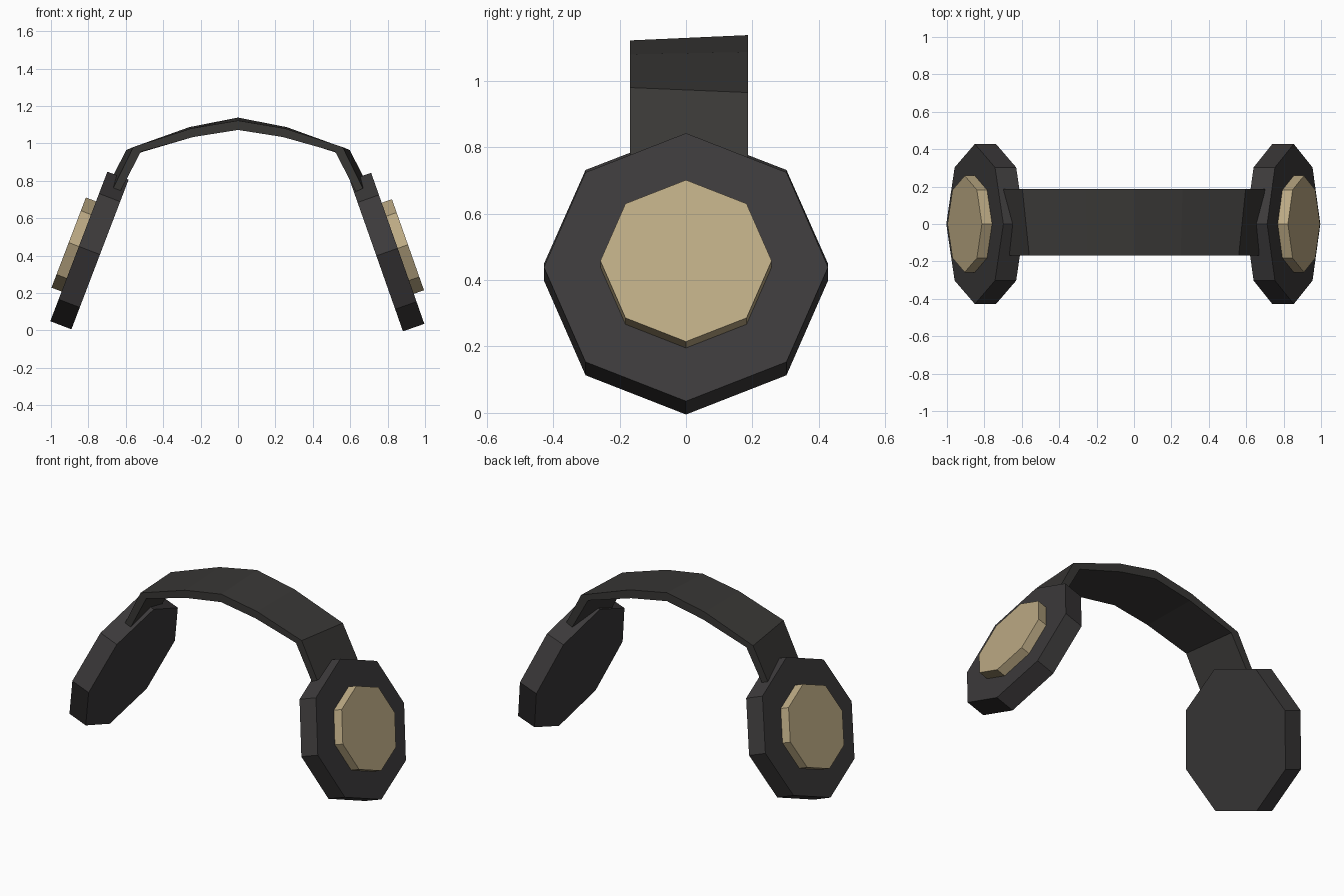
import bpy, bmesh
from math import radians, cos, sin
from mathutils import Matrix, Vector

if "Cube" in bpy.data.objects:
    bpy.data.objects.remove(bpy.data.objects["Cube"])


def material(name, rgb):
    m = bpy.data.materials.new(name)
    m.diffuse_color = (*rgb, 1)
    m.use_nodes = True
    m.node_tree.nodes["Principled BSDF"].inputs["Base Color"].default_value = m.diffuse_color
    return m


cup_mat = material("dark_grey", (0.045, 0.042, 0.043))
band_mat = material("warm_dark_grey", (0.04, 0.038, 0.036))
gold_mat = material("pale_gold", (0.50, 0.40, 0.23))


def finish(name, bm, mat):
    bmesh.ops.recalc_face_normals(bm, faces=bm.faces)
    me = bpy.data.meshes.new(name)
    bm.to_mesh(me)
    bm.free()
    me.materials.append(mat)
    bpy.context.collection.objects.link(bpy.data.objects.new(name, me))


def octagon_disc(name, outer, radius, depth, side, tilt, mat):
    """Octagonal disc whose outer face is centred at `outer`, facing out and up."""
    axis = Vector((side * cos(tilt), 0, sin(tilt)))
    turn = Matrix.Rotation(side * (radians(90) - tilt), 4, 'Y')
    bm = bmesh.new()
    bmesh.ops.create_cone(bm, cap_ends=True, segments=8, radius1=radius, radius2=radius,
                          depth=depth,
                          matrix=Matrix.Translation(Vector(outer) - axis * depth / 2) @ turn)
    finish(name, bm, mat)


# Ear cups and their gold caps (the two sides lean slightly differently)
for label, side, x, z, deg in (("right", 1, 0.854, 0.439, 19.4), ("left", -1, 0.851, 0.449, 20.9)):
    t = radians(deg)
    octagon_disc(label + "_ear_cup", (side * x, 0, z), 0.428, 0.121, side, t, cup_mat)
    cap = (side * (x + 0.058 * cos(t)), 0, z + 0.058 * sin(t))
    octagon_disc(label + "_cup_cap", cap, 0.258, 0.07, side, t, gold_mat)

# Headband: half profiles (x, z) from apex to end, at the front and back edges
front_outer = [(0, 1.122), (0.25, 1.08), (0.56, 0.98), (0.668, 0.76)]
front_inner = [(0, 1.072), (0.24, 1.034), (0.52, 0.955), (0.63, 0.742)]
back_outer = [(0, 1.138), (0.26, 1.087), (0.597, 0.965), (0.70, 0.765)]
back_inner = [(0, 1.085), (0.25, 1.037), (0.55, 0.943), (0.66, 0.745)]

bm = bmesh.new()


def full_edge(half, y):
    pts = [(-x, z) for x, z in half[:0:-1]] + half
    return [bm.verts.new((x, y, z)) for x, z in pts]


loops = [full_edge(front_outer, -0.168), full_edge(back_outer, 0.187),
         full_edge(back_inner, 0.187), full_edge(front_inner, -0.168)]
for a, b in zip(loops, loops[1:] + loops[:1]):
    for i in range(len(a) - 1):
        bm.faces.new((a[i], a[i + 1], b[i + 1], b[i]))
for i in (0, -1):
    bm.faces.new([loop[i] for loop in loops])
finish("headband", bm, band_mat)
